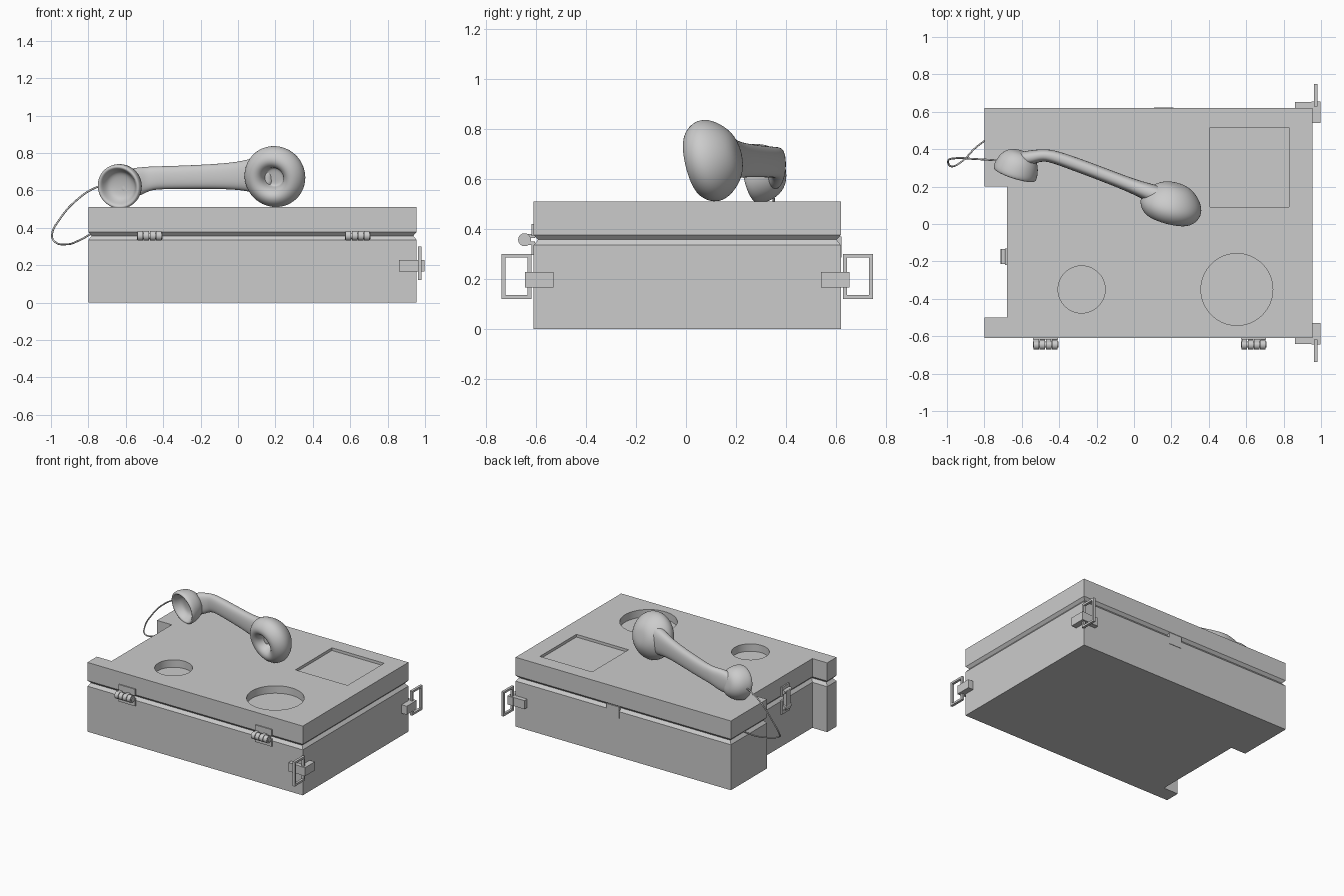
import bpy, bmesh, math
from mathutils import Vector

if "Cube" in bpy.data.objects:
    bpy.data.objects.remove(bpy.data.objects["Cube"])


def loft(name, rings, subsurf=0):
    """Skin a list of equal-length point rings and cap both ends."""
    bm = bmesh.new()
    vs = [[bm.verts.new(p) for p in ring] for ring in rings]
    n = len(vs[0])
    for a, b in zip(vs, vs[1:]):
        for i in range(n):
            j = (i + 1) % n
            bm.faces.new((a[i], a[j], b[j], b[i]))
    bm.faces.new(vs[0][::-1])
    bm.faces.new(vs[-1])
    bmesh.ops.recalc_face_normals(bm, faces=bm.faces)
    me = bpy.data.meshes.new(name)
    bm.to_mesh(me)
    bm.free()
    ob = bpy.data.objects.new(name, me)
    bpy.context.collection.objects.link(ob)
    if subsurf:
        ob.modifiers.new("smooth", 'SUBSURF').levels = subsurf
        ob.modifiers["smooth"].render_levels = subsurf
        me.shade_smooth()
    return ob


def box(name, x0, x1, y0, y1, z0, z1):
    y0, y1 = sorted((y0, y1))
    ring = [(x0, y0), (x1, y0), (x1, y1), (x0, y1)]
    return loft(name, [[(x, y, z) for x, y in ring] for z in (z0, z1)])


def cylinder(name, loc, r, depth, verts=48, rot=(0, 0, 0)):
    bpy.ops.mesh.primitive_cylinder_add(vertices=verts, radius=r, depth=depth,
                                        location=loc, rotation=rot)
    ob = bpy.context.object
    ob.name = name
    bpy.ops.object.shade_smooth_by_angle(angle=math.radians(35))
    return ob


def lathe(name, centre, normal, profile, sides=24):
    """Rounded cup: (radius, distance along normal) profile around an axis."""
    n = Vector(normal).normalized()
    u = n.cross(Vector((0, 0, 1))).normalized()
    v = n.cross(u)
    rings = []
    for r, d in profile:
        angles = [2 * math.pi * i / sides for i in range(sides)]
        rings.append([Vector(centre) + n * d + (u * math.cos(a) + v * math.sin(a)) * r
                      for a in angles])
    return loft(name, rings, 2)


# Case outline with a notch in the left side; signs give the inward direction
OUTLINE = [(-.8, -.61, 1, 1), (.955, -.61, -1, 1), (.955, .62, -1, -1), (-.8, .62, 1, -1),
           (-.8, .2, 1, 1), (-.68, .2, 1, 1), (-.68, -.5, 1, -1), (-.8, -.5, 1, -1)]


def case_ring(z, inset=0.0):
    return [(x + sx * inset, y + sy * inset, z) for x, y, sx, sy in OUTLINE]


# Base and lid meeting in a V groove
loft("case_base", [case_ring(0), case_ring(.335), case_ring(.357, .018)])
lid = loft("case_lid", [case_ring(.357, .018), case_ring(.376), case_ring(.51)])

# Recesses in the lid
cutters = [cylinder("small_dial_cutter", (-.28, -.35, .51), .126, .11, 64),
           cylinder("large_dial_cutter", (.55, -.35, .51), .192, .11, 64),
           box("panel_cutter", .405, .83, .09, .515, .49, .55)]
for c in cutters:
    m = lid.modifiers.new("recess", 'BOOLEAN')
    m.operation, m.object, m.solver = 'DIFFERENCE', c, 'EXACT'
    bpy.context.view_layer.objects.active = lid
    bpy.ops.object.modifier_apply(modifier=m.name)
    bpy.data.objects.remove(c)

# Front hinges: two leaves and a four-knuckle barrel
for side, hx in (("left", -.473), ("right", .64)):
    box(side + "_hinge_lower_leaf", hx - .067, hx + .067, -.618, -.608, .295, .345)
    box(side + "_hinge_upper_leaf", hx - .067, hx + .067, -.618, -.608, .372, .42)
    cylinder(side + "_hinge_pin", (hx, -.645, .357), .016, .136, 12, (0, math.pi / 2, 0))
    for i in range(4):
        kx = hx - .0495 + i * .033
        cylinder(f"{side}_hinge_knuckle_{i}", (kx, -.646, .357), .026, .029, 16,
                 (0, math.pi / 2, 0))
        z0, z1 = ((.335, .35) if i % 2 else (.364, .38))
        box(f"{side}_hinge_web_{i}", kx - .014, kx + .014, -.64, -.605, z0, z1)

# Latch in the left notch
box("latch_lower_plate", -.69, -.675, -.22, -.13, .24, .34)
box("latch_upper_plate", -.69, -.675, -.22, -.13, .372, .44)
box("latch_lever", -.712, -.69, -.2, -.15, .27, .41)
cylinder("latch_pin", (-.698, -.175, .29), .016, .08, 16, (math.pi / 2, 0, 0))
cylinder("latch_hook", (-.698, -.175, .405), .014, .08, 16, (math.pi / 2, 0, 0))

# Catch bridging the groove at the back
box("rear_catch", .108, .212, .595, .623, .285, .37)

# Corner brackets and strap loops, mirrored front and back
for side, s, e in (("front", -1, .61), ("back", 1, .62)):
    box(side + "_bracket_side", .95, .997, s * (e - .08), s * (e + .035), .165, .228)
    box(side + "_bracket_face", .86, .96, s * (e - .005), s * (e + .032), .165, .228)
    lo, hi = e + .008, e + .128
    box(side + "_loop_inner_bar", .962, .98, s * lo, s * (lo + .016), .12, .3)
    box(side + "_loop_outer_bar", .962, .98, s * (hi - .016), s * hi, .12, .3)
    box(side + "_loop_top_bar", .962, .98, s * lo, s * hi, .285, .3)
    box(side + "_loop_bottom_bar", .962, .98, s * lo, s * hi, .12, .135)

# Handset earpiece: domed back, thick rounded rim and a central hollow
lathe("handset_earpiece", (.2, .105, .676), (-.25, -.94, -.23),
      [(.03, -.115), (.085, -.105), (.14, -.06), (.172, -.005), (.164, .045), (.128, .084),
       (.09, .088), (.062, .065), (.053, .03), (.05, .015), (.02, .012)])
# Handset mouthpiece: shallow cup with a thin lip
lathe("handset_mouthpiece", (-.622, .318, .628), (-.3, -.93, -.18),
      [(.02, -.075), (.065, -.07), (.103, -.035), (.118, .01), (.123, .045), (.115, .062),
       (.1, .058), (.09, .035), (.075, .01), (.05, 0), (.015, -.004)])

# Handset grip: x, y, z, half thickness, half height
GRIP = [(-.64, .35, .63, .03, .06), (-.57, .35, .635, .042, .085), (-.515, .365, .65, .034, .075),
        (-.46, .37, .667, .034, .062), (-.36, .337, .668, .037, .063), (-.2, .278, .672, .037, .065),
        (-.02, .208, .677, .038, .072), (.06, .177, .68, .046, .088), (.13, .15, .68, .055, .105),
        (.2, .13, .68, .05, .09)]
rings = []
for i, (x, y, z, w, h) in enumerate(GRIP):
    a, b = GRIP[max(i - 1, 0)], GRIP[min(i + 1, len(GRIP) - 1)]
    side = Vector((a[1] - b[1], b[0] - a[0], 0)).normalized()
    ring = []
    for k in range(16):
        c, s = math.cos(k * math.pi / 8), math.sin(k * math.pi / 8)
        ring.append(Vector((x, y, z)) + side * w * math.copysign(abs(c) ** .8, c)
                    + Vector((0, 0, h * math.copysign(abs(s) ** .8, s))))
    rings.append(ring)
loft("handset_grip", rings, 2)

# Cord looping from the mouthpiece down into the left side
cord = bpy.data.curves.new("cord", 'CURVE')
cord.dimensions = '3D'
cord.bevel_depth, cord.bevel_resolution, cord.resolution_u = .005, 2, 10
PATH = [(-.7, .338, .63), (-.76, .342, .615), (-.86, .348, .55), (-.95, .352, .45),
        (-.994, .335, .36), (-.975, .308, .322), (-.92, .335, .311), (-.85, .405, .332),
        (-.79, .452, .365)]
sp = cord.splines.new('BEZIER')
sp.bezier_points.add(len(PATH) - 1)
for bp, p in zip(sp.bezier_points, PATH):
    bp.co = p
    bp.handle_left_type = bp.handle_right_type = 'AUTO'
bpy.context.collection.objects.link(bpy.data.objects.new("cord", cord))
